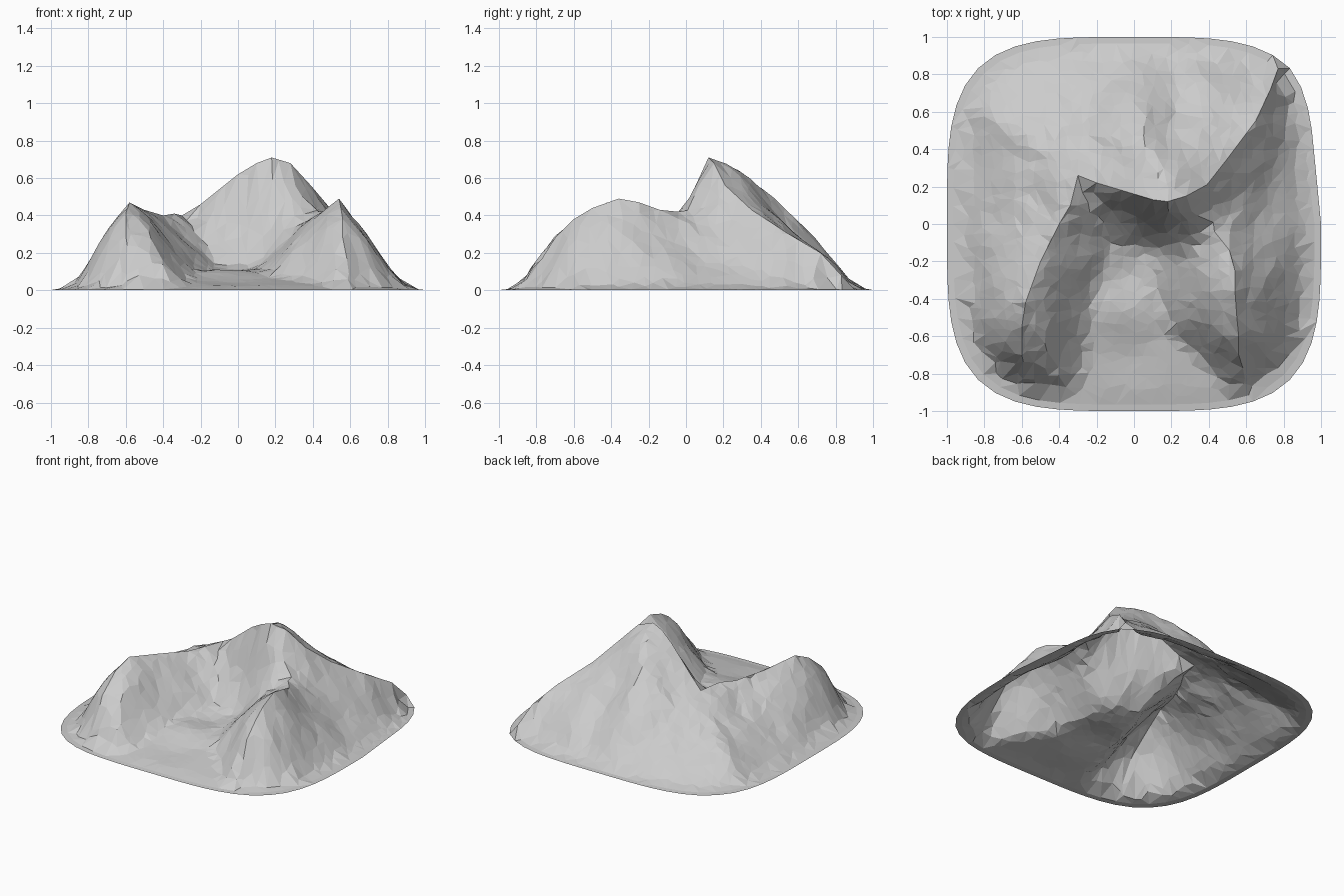
import bpy, math, random
from mathutils import Vector, noise
from mathutils.geometry import delaunay_2d_cdt
from mathutils.bvhtree import BVHTree

if "Cube" in bpy.data.objects:
    bpy.data.objects.remove(bpy.data.objects["Cube"])

random.seed(4)
POWER = 3.8  # squareness of the outline

# Ridge lines (x, y, z), all starting from shared high points
PEAK, NOTCH = (.18, .12, .71), (-.30, .26, .40)
ridges = [
    [NOTCH, (-.2, .22, .46), (0, .16, .62), (.1, .13, .68), PEAK],
    [PEAK, (.28, .15, .68), (.39, .21, .56), (.5, .35, .43),
     (.65, .55, .3), (.73, .72, .2), (.77, .83, .08)],
    [NOTCH, (-.34, .1, .41), (-.4, 0, .40), (-.5, -.2, .43), (-.58, -.42, .47),
     (-.6, -.55, .41), (-.6, -.7, .29)],
    [(.43, -.04, .42), (.51, -.14, .43), (.54, -.25, .47), (.54, -.36, .49),
     (.55, -.5, .44), (.56, -.6, .38), (.56, -.7, .28)],
]
# Softer spurs, only shaping the landform
spurs = [
    [PEAK, (.16, .25, .68), (.08, .37, .58), (.04, .5, .48),
     (.04, .6, .39), (.03, .7, .28), (.03, .8, .15)],
    [PEAK, (.31, .05, .53), (.43, -.04, .42)],
    [NOTCH, (-.5, .38, .28), (-.7, .53, .17), (-.81, .61, .08)],
    [(-.6, -.7, .29), (-.57, -.8, .19), (-.53, -.88, .05)],
    [(.56, -.7, .28), (.56, -.8, .19), (.55, -.87, .06)],
    [(.36, .4, .46), (.37, .55, .33), (.36, .75, .19)],
]
# Shoulders, foot and gully lines
flanks = [
    [(-.12, -.1, .13), (-.2, -.3, .11), (-.25, -.5, .1), (-.27, -.7, .05), (-.28, -.86, .02)],
    [(-.12, -.1, .13), (.1, -.13, .13), (.13, -.35, .11), (.2, -.58, .07), (.4, -.76, .04)],
    [(-.02, -.25, .09), (-.03, -.48, .11), (-.03, -.7, .04)],
    [(-.22, .12, .33), (-.02, .03, .3), (.2, -.02, .4)],
    [(.27, -.16, .28), (.38, -.2, .38), (.42, -.33, .4), (.43, -.48, .37)],
    [(.19, -.42, .15), (.33, -.5, .26), (.47, -.6, .33)],
    [(.22, .45, .43), (.22, .6, .26), (.24, .75, .14)],
    [(-.2, .5, .35), (-.2, .7, .19)],
    [(.56, .1, .3), (.7, .1, .15), (.85, .1, .05)],
    [(.74, .28, .13), (.81, .5, .07)],
    [(.67, -.62, .28), (.67, -.35, .33), (.65, -.15, .27)],
    [(.8, -.55, .13), (.8, -.2, .13)],
    [(-.71, -.62, .27), (-.7, -.4, .33), (-.66, -.15, .27), (-.66, .05, .2)],
    [(-.8, -.5, .15), (-.8, -.2, .12)],
    [(-.47, -.66, .31), (-.48, -.5, .38), (-.44, -.25, .38)],
    [(-.43, -.8, .17), (-.36, -.5, .22), (-.31, -.25, .25)],
]


def outline(scale, z, n=64):
    """Rounded-square outline with one pulled-out corner."""
    pts = []
    for i in range(n):
        a = 2 * math.pi * i / n
        c, s = math.cos(a), math.sin(a)
        r = (abs(c) ** POWER + abs(s) ** POWER) ** (-1 / POWER)
        if 0 < i < n // 8 and c * r > .9:
            r *= 1 - .03 * math.sin(math.pi * i * 8 / n)
        pts.append((c * r * scale, s * r * scale, z))
    return pts


def triangulate(lines, loose):
    """Constrained triangulation of polylines and loose points."""
    pts, edges, index = [], [], {}

    def add(p):
        key = (round(p[0], 4), round(p[1], 4))
        if key not in index:
            index[key] = len(pts)
            pts.append(Vector(p))
        return index[key]

    for line in lines:
        ids = [add(p) for p in line]
        edges += [(a, b) for a, b in zip(ids, ids[1:]) if a != b]
    for p in loose:
        add(p)
    co, _, faces, orig, _, _ = delaunay_2d_cdt([p.xy for p in pts], edges, [], 0, 1e-5)
    verts = []
    for c, o in zip(co, orig):
        z = pts[o[0]].z if o else min(pts, key=lambda p: (p.xy - c).length).z
        verts.append(Vector((c.x, c.y, z)))
    return verts, [tuple(f) for f in faces]


def densify(line, step=.08):
    out = [Vector(line[0])]
    for a, b in zip(line, line[1:]):
        a, b = Vector(a), Vector(b)
        n = max(1, round((b - a).xy.length / step))
        out += [a.lerp(b, k / n) for k in range(1, n + 1)]
    return out


# Coarse landform: broad planes between ridges and valleys
rim = outline(1, .002)
coarse_v, coarse_f = triangulate(ridges + spurs + flanks,
                                 rim + outline(.96, .005) + outline(.9, .022, 48))
landform = BVHTree.FromPolygons(coarse_v, coarse_f)


def height(x, y):
    hit = landform.ray_cast(Vector((x, y, 5)), Vector((0, 0, -1)))[0]
    return hit.z if hit else 0


def rough(p):
    """Rocky breakup, fading out on the flat skirt and valley floor."""
    n = noise.noise(Vector((p[0], p[1], .3)) * 7) + .5 * noise.noise(Vector((p[0], p[1], 3)) * 16)
    return n * .02 * min(1, max(0, (p[2] - .04) / .2))


# Scattered points for the faceted rock surface
scatter = []
step = .058
for i in range(-17, 18):
    for j in range(-17, 18):
        x = (i + random.uniform(-.35, .35)) * step
        y = (j + random.uniform(-.35, .35)) * step
        if abs(x) ** POWER + abs(y) ** POWER < .93 ** POWER:
            z = sum(height(x + d * .03, y + e * .03) for d, e in
                    ((0, 0), (1, 0), (-1, 0), (0, 1), (0, -1))) / 5
            scatter.append((x, y, z + rough((x, y, z))))

crests = [densify(r) for r in ridges]
# Keep scattered points off the crests so edges stay clean
crest_pts = [p.xy for line in crests for p in line]
scatter = [p for p in scatter if all((Vector(p[:2]) - c).length > .03 for c in crest_pts)]
verts, faces = triangulate(crests, scatter + rim + outline(.965, .005))

mesh = bpy.data.meshes.new("mountain_terrain")
mesh.from_pydata([tuple(v) for v in verts], [], faces)
mesh.update()
terrain = bpy.data.objects.new("mountain_terrain", mesh)
bpy.context.collection.objects.link(terrain)
